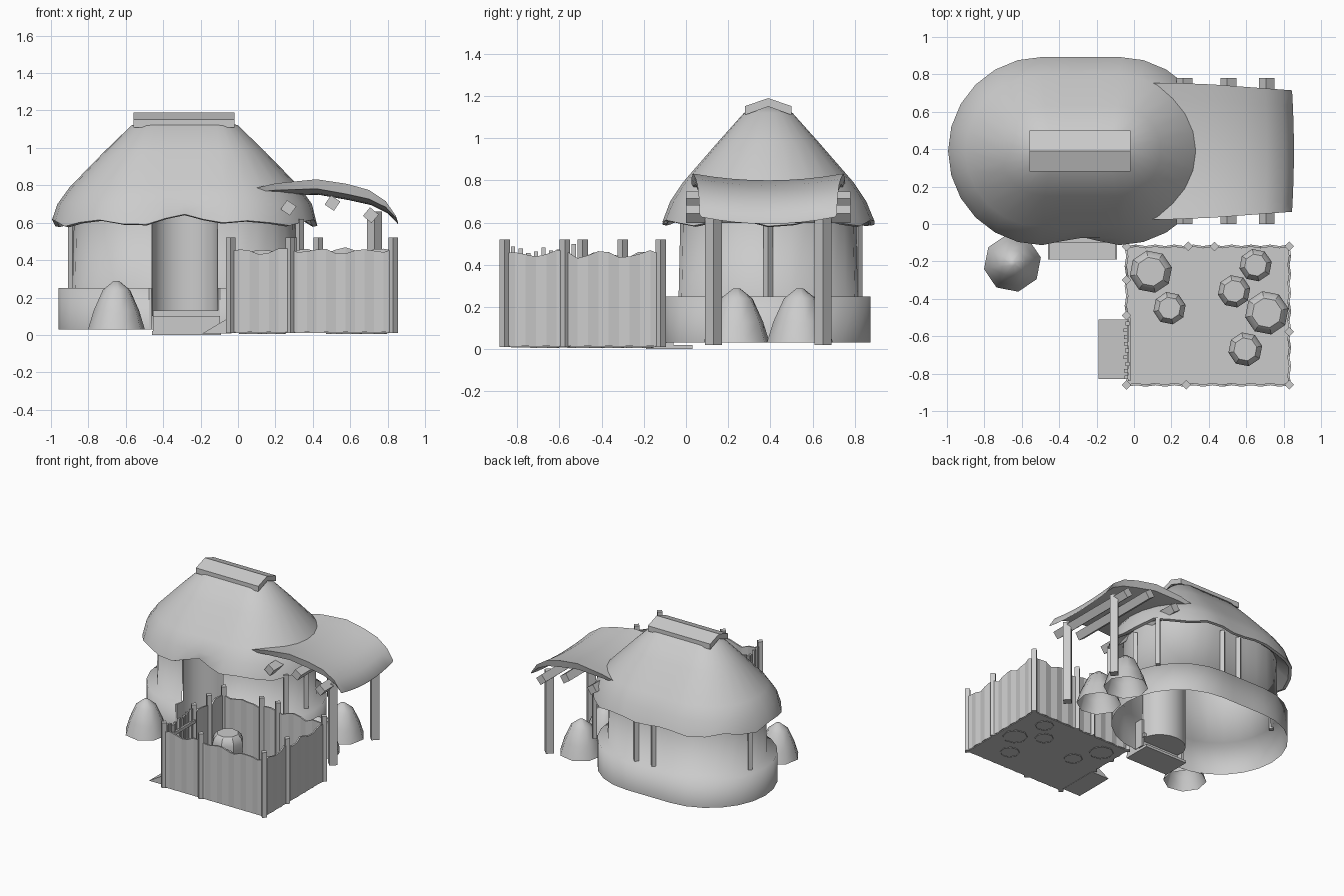
import bpy, math, random
from mathutils import Vector

if "Cube" in bpy.data.objects:
    bpy.data.objects.remove(bpy.data.objects["Cube"])
random.seed(4)
CX, CY = -0.285, 0.39


def obj(name, verts, faces, smooth=0, thick=0, offset=0):
    me = bpy.data.meshes.new(name)
    me.from_pydata([tuple(v) for v in verts], [], faces)
    ob = bpy.data.objects.new(name, me)
    bpy.context.collection.objects.link(ob)
    if thick:
        m = ob.modifiers.new("thickness", 'SOLIDIFY')
        m.thickness, m.offset = thick, offset
    if smooth:
        bpy.context.view_layer.objects.active = ob
        bpy.ops.object.select_all(action='DESELECT')
        ob.select_set(True)
        bpy.ops.object.shade_smooth_by_angle(angle=math.radians(smooth))
    return ob


def box(name, lo, hi, rot=(0, 0, 0)):
    c = (Vector(lo) + Vector(hi)) / 2
    bpy.ops.mesh.primitive_cube_add(size=1, location=c, rotation=rot)
    ob = bpy.context.object
    ob.name = name
    ob.scale = Vector(hi) - Vector(lo)
    return ob


def post(name, x, y, z0, z1, w, ang=math.pi / 4):
    return box(name, (x - w / 2, y - w / 2, z0), (x + w / 2, y + w / 2, z1), (0, 0, ang))


def stadium(r, half, z, n=12, k=4):
    """Rounded-end loop, counter-clockwise, ending on the front straight."""
    pts = []
    for side in (1, -1):
        for i in range(n + 1):
            a = math.pi * i / n - math.pi / 2 * side
            pts.append(Vector((CX + side * half + r * math.cos(a), CY + r * math.sin(a), z)))
        for i in range(1, k):
            pts.append(Vector((CX + side * half * (1 - 2 * i / k), CY + side * r, z)))
    return pts


def loft(loops, skip=lambda c: False):
    n = len(loops[0])
    verts = [p for l in loops for p in l]
    faces = []
    for j in range(len(loops) - 1):
        for i in range(n):
            f = (j * n + i, j * n + (i + 1) % n, (j + 1) * n + (i + 1) % n, (j + 1) * n + i)
            if not skip(sum((verts[v] for v in f), Vector()) / 4):
                faces.append(f)
    return verts, faces


# Hut wall with plinth, open at the doorway
door = lambda c: abs(c.x - CX) < 0.18 and c.y < 0.1
v, f = loft([stadium(0.485, 0.19, 0.03), stadium(0.485, 0.19, 0.25),
             stadium(0.425, 0.175, 0.25), stadium(0.415, 0.175, 0.7)], door)
obj("hut_wall", v, f, 100)

# Door niche with short jambs through the plinth
arc = [(CX - 0.175 * math.cos(math.pi * i / 10), -0.025 + 0.155 * math.sin(math.pi * i / 10)) for i in range(11)]
n = len(arc)
verts = [(x, y, z) for z in (0.1, 0.7) for x, y in arc]
obj("door_niche", verts, [(i, i + 1, n + i + 1, n + i) for i in range(n - 1)] + [tuple(range(n))], 40)
for s in (-1, 1):
    box("door_jamb", (CX + s * 0.185 - 0.008, -0.094, 0.03), (CX + s * 0.185 + 0.008, -0.02, 0.25))


# Thatched roof with wavy eave, lifted over the door
def eave(r, half, z):
    out = []
    for i, p in enumerate(stadium(r, half, z)):
        p.z += 0.016 * math.sin(i * 1.75) + 0.006 * math.sin(i * 4.1)
        if p.y < CY and abs(p.x - CX) < 0.19:
            t = 1 - abs(p.x - CX) / 0.19
            p.z = p.z * (1 - t) + (z + 0.045) * t
            p.y += 0.045 * t
        out.append(p)
    return out


loops = [stadium(0.40, 0.17, 0.68), eave(0.485, 0.2, 0.595), eave(0.503, 0.206, 0.6), stadium(0.465, 0.215, 0.7),
         stadium(0.405, 0.21, 0.79), stadium(0.24, 0.19, 0.98), stadium(0.115, 0.17, 1.12), stadium(0.01, 0.16, 1.155)]
v, f = loft(loops)
m = len(loops[0])
obj("thatched_roof", v, f + [tuple(range(m * (len(loops) - 1), m * len(loops)))], 40)

# Ridge cap
sec = [(-0.11, 1.11), (0, 1.15), (0.11, 1.11), (0.11, 1.152), (0, 1.19), (-0.11, 1.152)]
s = len(sec)
verts = [(x, CY + y, z) for x in (-0.56, -0.02) for y, z in sec]
obj("ridge_cap", verts, [(i, (i + 1) % s, s + (i + 1) % s, s + i) for i in range(s)]
    + [tuple(range(s))[::-1], tuple(range(s, 2 * s))])

# Wall posts
for x, y in [(-0.885, 0.47), (-0.29, 0.815), (-0.14, 0.815), (0.315, 0.39), (0.33, 0.12), (0.33, 0.66)]:
    post("wall_post", x, y, 0.24, 0.62, 0.032)

# Porch: curved sagging canopy, beams and posts
prof = [(0.05, 0.775), (0.2, 0.81), (0.42, 0.832), (0.58, 0.808), (0.7, 0.775), (0.79, 0.715), (0.845, 0.635)]
verts, faces, k = [], [], 8
for j, (x, z) in enumerate(prof):
    w = 0.365 - 0.04 * max(0, x - 0.3) / 0.54
    for i in range(k + 1):
        t = 2 * i / k - 1
        verts.append((x + 0.01 * (1 - t * t), CY + w * t, z - 0.032 * (1 - t * t)))
top = len(verts)
for j, (x, z) in enumerate(prof):           # lens-shaped underside
    depth = 0.055 * math.sin(math.pi * (j + 0.6) / len(prof))
    verts += [(p[0], CY + (p[1] - CY) * 0.97, p[2] - depth) for p in verts[j * (k + 1):(j + 1) * (k + 1)]]
for j in range(len(prof) - 1):
    for i in range(k):
        a = j * (k + 1) + i
        q = (a, a + k + 1, a + k + 2, a + 1)
        faces += [q, tuple(top + b for b in q[::-1])]
    for a, b in [(j * (k + 1), (j + 1) * (k + 1)), ((j + 2) * (k + 1) - 1, (j + 1) * (k + 1) - 1)]:
        faces.append((a, top + a, top + b, b))
e = (len(prof) - 1) * (k + 1)
faces += [(e + i, top + e + i, top + e + i + 1, e + i + 1) for i in range(k)]
obj("porch_canopy", verts, faces, 40)
for x, z, a in [(0.27, 0.68, 0.6), (0.505, 0.705, 0.6), (0.71, 0.64, 0.7)]:
    box("porch_beam", (x - 0.03, 0.0, z - 0.03), (x + 0.03, 0.78, z + 0.03), (0, a, 0))
for y in (0.13, 0.65):
    post("porch_post", 0.73, y, 0.02, 0.66, 0.058)


# Faceted boulders and pen stones
def lump(name, x, y, r, rows, smooth, a0=0.2):
    verts = [(x + r * q * math.cos(a0 + i * math.pi / 4), y + r * q * math.sin(a0 + i * math.pi / 4), z)
             for q, z in rows for i in range(8)]
    faces = [(j * 8 + i, j * 8 + (i + 1) % 8, j * 8 + 8 + (i + 1) % 8, j * 8 + 8 + i)
             for j in range(len(rows) - 1) for i in range(8)]
    obj(name, verts, faces + [tuple(range(len(rows) * 8 - 8, len(rows) * 8))], smooth)


for x, y, r in [(-0.65, -0.21, 0.155), (0.53, 0.24, 0.16), (0.53, 0.54, 0.16)]:
    lump("boulder", x, y, r, [(1, 0.03), (0.8, 0.13), (0.48, 0.24), (0.1, 0.288)], 60)
for x, y, r in [(0.09, -0.255, 0.115), (0.19, -0.45, 0.088), (0.65, -0.22, 0.088), (0.535, -0.36, 0.088),
                (0.71, -0.475, 0.118), (0.595, -0.67, 0.092)]:
    h = 0.02 + r * 1.9
    lump("pen_stone", x, y, r, [(0.75, 0.005), (1, 0.09), (1, h - 0.06), (0.9, h - 0.025), (0.68, h)], 30)

# Door step
box("step_base", (-0.46, -0.19, 0.0), (-0.09, 0.03, 0.02))
box("step_riser", (-0.455, -0.19, 0.02), (-0.095, -0.06, 0.1))
box("step_tread", (-0.455, -0.1, 0.1), (-0.095, 0.0, 0.13))

# Pen floor and wedge ramp
box("pen_floor", (-0.04, -0.86, 0.01), (0.83, -0.12, 0.02))
verts = [(x, y, z) for y in (-0.83, -0.51) for x, z in [(-0.19, 0.008), (-0.035, 0.008), (-0.035, 0.1)]]
obj("pen_ramp", verts, [(0, 1, 2), (5, 4, 3), (0, 3, 4, 1), (1, 4, 5, 2), (2, 5, 3, 0)])


# Softly corrugated fence panels
def fence(p, q):
    p, q = Vector(p), Vector(q)
    d = q - p
    nrm = Vector((-d.y, d.x)).normalized()
    n = max(4, round(d.length / 0.05))
    verts = []
    for i in range(n + 1):
        c = p + d * i / n + nrm * (0.004 if i % 2 else -0.004)
        z = 0.45 + 0.014 * math.sin(i * 1.5) + random.uniform(-0.008, 0.008)
        verts += [(c.x, c.y, 0.015), (c.x, c.y, z)]
    obj("fence_panel", verts, [(2 * i, 2 * i + 2, 2 * i + 3, 2 * i + 1) for i in range(n)], 0, 0.012)


x0, x1, y0, y1 = -0.04, 0.83, -0.86, -0.12
for p, q in [((x0, y0), (x1, y0)), ((x1, y0), (x1, y1)), ((x1, y1), (x0, y1)), ((x0, y1), (x0, -0.49))]:
    fence(p, q)
for x, y in [(x0, y0), (0.28, y0), (x1, y0), (x1, -0.575), (x1, y1), (0.43, y1), (0.29, y1), (x0, y1),
             (x0, -0.3), (x0, -0.49)]:
    post("fence_post", x, y, 0.01, 0.52, 0.036)

# Picket gate
for i in range(9):
    post("gate_picket", x0 + random.uniform(-0.006, 0.006), -0.82 + i * 0.036, 0.02,
         0.45 + random.uniform(0, 0.05), 0.02, 0)
for z in (0.15, 0.38):
    box("gate_rail", (x0 + 0.008, -0.84, z), (x0 + 0.022, -0.5, z + 0.025))
